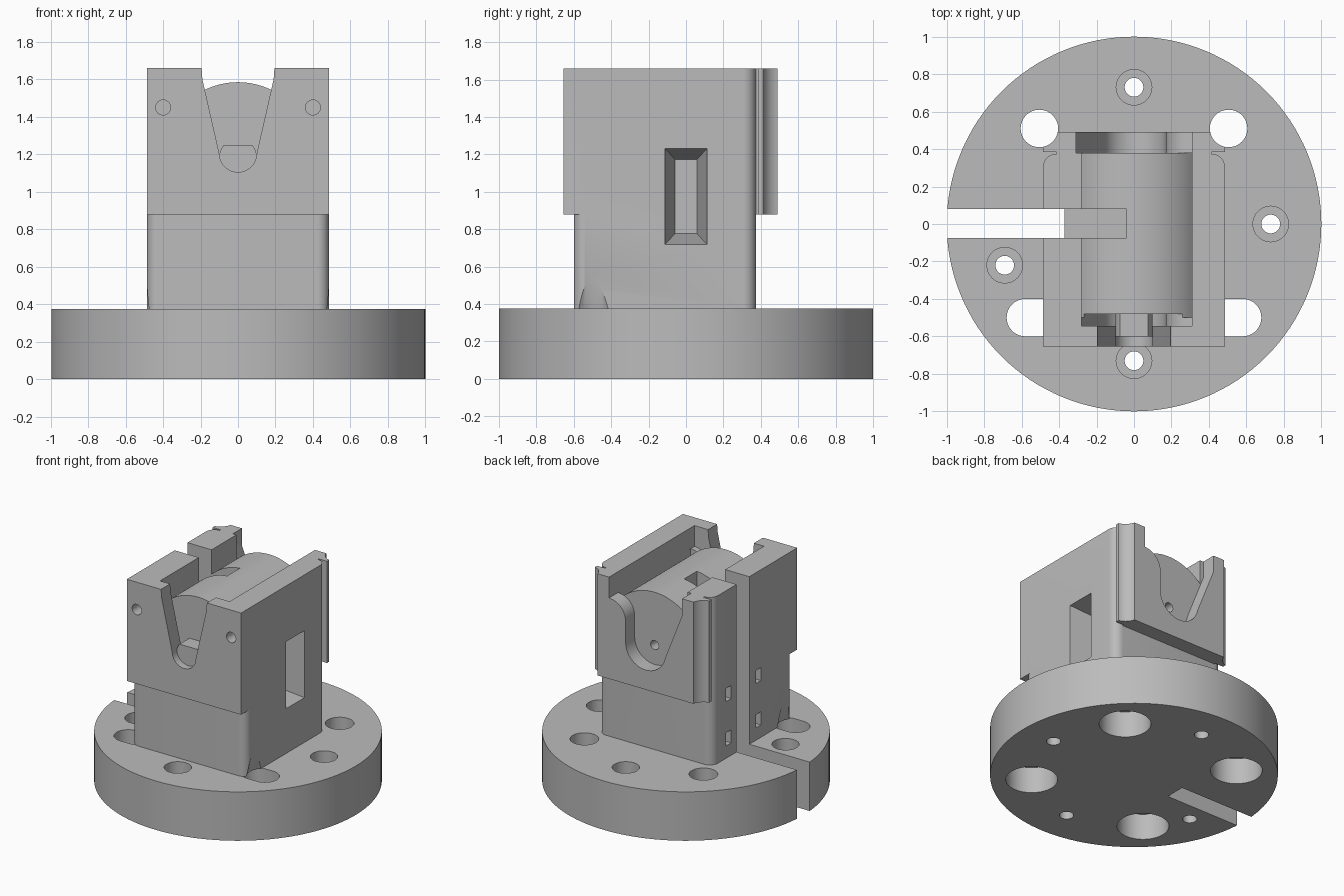
import bpy, bmesh
from math import sin, cos, radians
from mathutils import Vector, Matrix

cube = bpy.data.objects.get("Cube")
if cube:
    bpy.data.objects.remove(cube, do_unlink=True)

grey = bpy.data.materials.new("plain grey")
grey.use_nodes = True
grey.diffuse_color = (0.5, 0.5, 0.5, 1)
grey.node_tree.nodes["Principled BSDF"].inputs["Base Color"].default_value = (0.5, 0.5, 0.5, 1)


def finish(name, bm):
    bmesh.ops.recalc_face_normals(bm, faces=bm.faces)
    mesh = bpy.data.meshes.new(name)
    bm.to_mesh(mesh)
    bm.free()
    mesh.materials.append(grey)
    ob = bpy.data.objects.new(name, mesh)
    bpy.context.collection.objects.link(ob)
    return ob


def prism(name, outline, lo, hi, axis="z"):
    """Extrude a flat outline along z, or an x-z outline along y."""
    bm = bmesh.new()
    place = (lambda a, b, h: (a, b, h)) if axis == "z" else (lambda a, b, h: (a, h, b))
    face = bm.faces.new([bm.verts.new(place(a, b, lo)) for a, b in outline])
    ext = bmesh.ops.extrude_face_region(bm, geom=[face])
    shift = Vector(place(0, 0, hi - lo))
    bmesh.ops.translate(bm, verts=[v for v in ext["geom"] if isinstance(v, bmesh.types.BMVert)], vec=shift)
    return finish(name, bm)


def box(name, x0, x1, y0, y1, z0, z1):
    return prism(name, [(x0, y0), (x1, y0), (x1, y1), (x0, y1)], z0, z1)


def tube(name, x, y, z0, z1, r0, r1=None, n=64):
    """Upright cylinder or cone."""
    bm = bmesh.new()
    bmesh.ops.create_cone(bm, cap_ends=True, segments=n, radius1=r0,
                          radius2=r0 if r1 is None else r1, depth=z1 - z0,
                          matrix=Matrix.Translation((x, y, (z0 + z1) / 2)))
    return finish(name, bm)


def arc(cx, cy, r, a0, a1, n=16):
    steps = [radians(a0 + (a1 - a0) * i / n) for i in range(n + 1)]
    return [(cx + r * cos(a), cy + r * sin(a)) for a in steps]


def combine(target, tool, op="DIFFERENCE"):
    mod = target.modifiers.new("cut", "BOOLEAN")
    mod.operation, mod.solver, mod.object = op, "EXACT", tool
    bpy.context.view_layer.objects.active = target
    bpy.ops.object.modifier_apply(modifier=mod.name)
    bpy.data.objects.remove(tool, do_unlink=True)


W = 0.485       # half width of the body
TOP = 1.66
BASE = 0.375
AXIS = 1.18     # height of the drum axis

# Round base with slot, screw holes and counterbores
base = tube("round_base", 0, 0, 0, BASE, 1, n=128)
combine(base, box("slot_cutter", -1.2, -0.37, -0.075, 0.08, -0.1, 0.5))
for x, y in [(0, 0.73), (0, -0.73), (0.73, 0), (-0.69, -0.22)]:
    combine(base, tube("screw_cutter", x, y, -0.1, 0.5, 0.05, n=32))
    combine(base, tube("head_cutter", x, y, 0.2, 0.5, 0.095, n=48))
for s in (-1, 1):
    combine(base, tube("back_bolt_cutter", s * 0.505, 0.51, -0.1, 0.5, 0.1))
    slot = arc(0.58, -0.5, 0.1, -90, 90) + arc(0.5, -0.5, 0.1, 90, 270)
    combine(base, prism("front_bolt_cutter", [(s * x, y) for x, y in slot], -0.1, 0.5))
    for y in (-0.505, 0.505):
        combine(base, tube("underside_cutter", s * 0.505, y, -0.1, 0.2, 0.18))

# Body: rounded lower block under a wider head with a flanged back plate
half_back = arc(W - 0.07, 0.305, 0.07, 0, 90, 10)
half_low = arc(W - 0.06, -0.54, 0.06, -90, 0, 10) + half_back
half_head = [(W, -0.655)] + half_back + [(0.415, 0.385), (W, 0.385), (W, 0.49)]


def mirrored(half):
    return half + [(-x, y) for x, y in reversed(half)]


body = prism("clamp_body", mirrored(half_low), BASE, 1.0)
combine(body, prism("head", mirrored(half_head), 0.88, TOP), "UNION")

# Clearance for bolts at the four corners
for s in (-1, 1):
    combine(body, tube("back_clearance", s * 0.505, 0.51, 0.3, 1.8, 0.1))
    combine(body, tube("front_clearance", s * 0.57, -0.5, 0.37, 0.94, 0.121, 0.0))

# Cavity whose floor is the top of a lying drum
drum = [p for p in arc(0, AXIS, 0.405, 133.7, 40.1, 32)]
combine(body, prism("cavity_cutter", drum + [(0.31, 1.8), (-0.28, 1.8)], -0.5, 0.38, "y"))

# Notch through the back plate: slanted on one side, shouldered on the other
back_notch = ([(-0.31, 1.8), (-0.31, 1.53)] + arc(0, 1.2, 0.17, 190, 360)
              + arc(0.31, 1.36, 0.14, 180, 90, 10) + [(0.31, 1.8)])
combine(body, prism("back_notch_cutter", back_notch, 0.38, 0.6, "y"))

# Narrow gap at the drum's front end
front_gap = [(max(x, -0.28), z) for x, z in back_notch]
combine(body, prism("front_gap_cutter", front_gap, -0.545, -0.48, "y"))

# Tapered notch through the front wall
front_notch = ([(-0.205, 1.8), (-0.19, 1.6)] + arc(0, 1.205, 0.1, 180, 360)
               + [(0.19, 1.6), (0.205, 1.8)])
combine(body, prism("front_notch_cutter", front_notch, -0.7, -0.54, "y"))

# Flat-topped shaft stub in front of the drum
stub = arc(0, 1.185, 0.1, 139, 401, 28)
combine(body, prism("shaft_stub", stub, -0.6, -0.46, "y"), "UNION")

# Cable slot in the side wall and pocket in the drum
combine(body, box("side_slot_cutter", -0.7, -0.37, -0.075, 0.08, 0.3, 1.8))
combine(body, box("drum_pocket_cutter", -0.4, -0.04, -0.075, 0.08, 1.3, 1.8))

# Strap openings either side of the slot
for y in (-0.185, 0.175):
    for z in (0.52, 0.86):
        combine(body, box("strap_cutter", -0.6, -0.35, y - 0.03, y + 0.03, z - 0.05, z + 0.05))

# Small holes: two in the front wall, one in the drum's back end
for x, z, y0, y1, r in [(-0.4, 1.45, -0.8, -0.5, 0.04), (0.4, 1.45, -0.8, -0.5, 0.04),
                        (0, AXIS, 0.2, 0.45, 0.035)]:
    combine(body, prism("pin_cutter", arc(x, z, r, 0, 345, 23), y0, y1, "y"))

# Tapered pocket in the side
bm = bmesh.new()
bmesh.ops.create_cube(bm, size=2)
for v in bm.verts:
    outer = v.co.x > 0
    v.co = ((W + 0.001) if outer else 0.2,
            v.co.y * (0.113 if outer else 0.058),
            0.975 + v.co.z * (0.257 if outer else 0.198))
combine(body, finish("side_pocket_cutter", bm))

# Smooth round walls, keep edges sharp
for ob in (base, body):
    bpy.ops.object.select_all(action="DESELECT")
    ob.select_set(True)
    bpy.context.view_layer.objects.active = ob
    bpy.ops.object.shade_smooth_by_angle(angle=radians(30))
